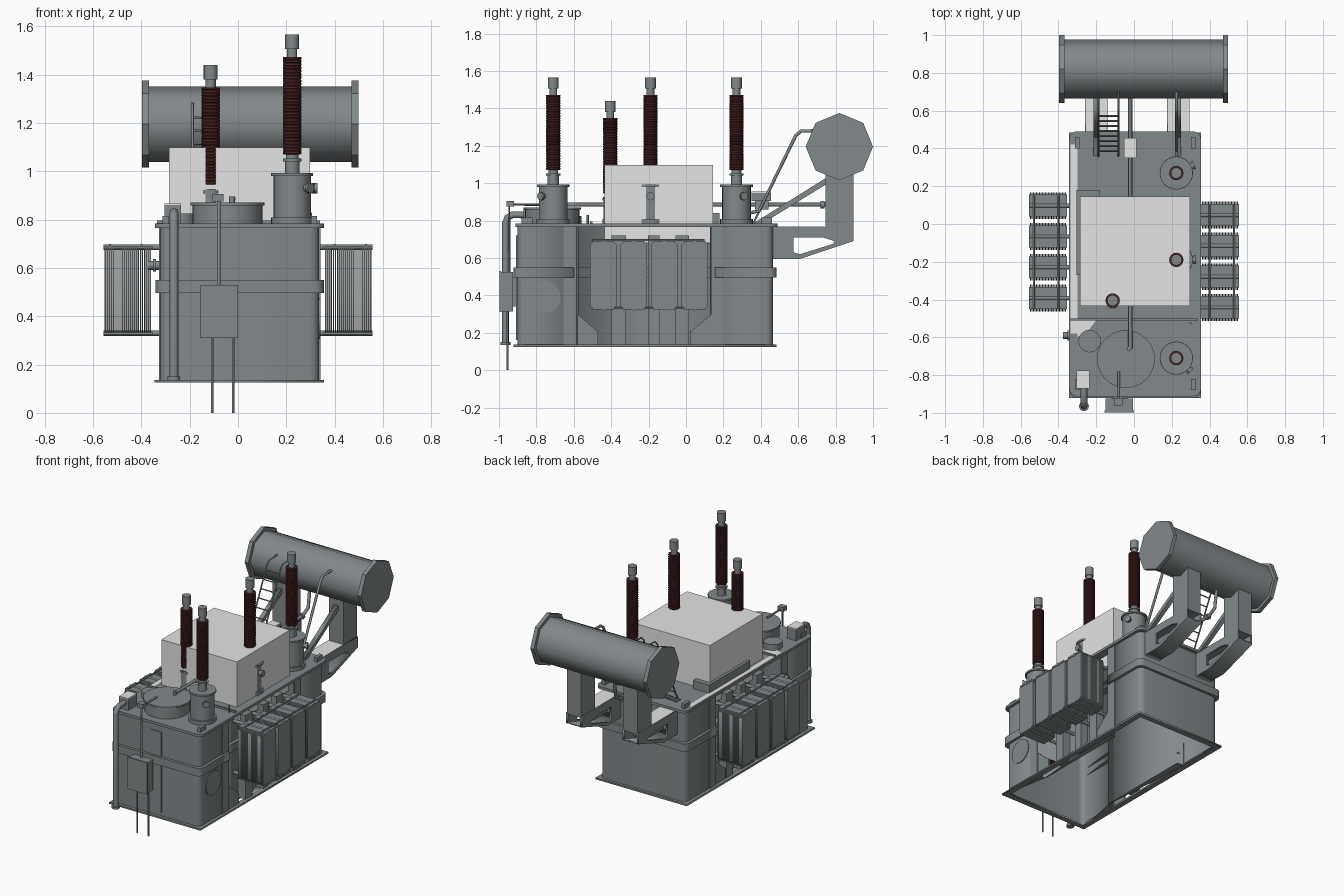
import bpy, bmesh, math
from mathutils import Vector, Matrix

if "Cube" in bpy.data.objects:
    bpy.data.objects.remove(bpy.data.objects["Cube"])


def material(name, r, g, b):
    m = bpy.data.materials.new(name)
    m.diffuse_color = (r, g, b, 1)
    m.use_nodes = True
    m.node_tree.nodes["Principled BSDF"].inputs["Base Color"].default_value = m.diffuse_color
    return m


GREY = material("tank_grey", 0.225, 0.25, 0.258)
LIGHT = material("light_grey", 0.78, 0.78, 0.78)
BROWN = material("insulator_brown", 0.07, 0.017, 0.019)
X, Y, Z = (1, 0, 0), (0, 1, 0), (0, 0, 1)


def link(name, data, mat):
    o = bpy.data.objects.new(name, data)
    bpy.context.collection.objects.link(o)
    data.materials.append(mat)
    bpy.ops.object.select_all(action='DESELECT')
    o.select_set(True)
    bpy.context.view_layer.objects.active = o
    return o


def box(name, x0, x1, y0, y1, z0, z1, mat=GREY):
    bm = bmesh.new()
    c = Matrix.Translation(((x0 + x1) / 2, (y0 + y1) / 2, (z0 + z1) / 2))
    bmesh.ops.create_cube(bm, size=1, matrix=c @ Matrix.Diagonal((x1 - x0, y1 - y0, z1 - z0, 1)))
    me = bpy.data.meshes.new(name)
    bm.to_mesh(me)
    return link(name, me, mat)


def lathe(name, prof, origin, axis=Z, n=24, mat=GREY, angle=50):
    """Revolve (radius, height) points round an axis, with closed ends."""
    q = Vector(Z).rotation_difference(Vector(axis))
    bm = bmesh.new()
    rings = [[bm.verts.new(Vector(origin) + q @ Vector((r * math.cos(2 * math.pi * i / n), r * math.sin(2 * math.pi * i / n), h)))
              for i in range(n)] for r, h in prof]
    for a, b in zip(rings, rings[1:]):
        for i in range(n):
            bm.faces.new((a[i], a[(i + 1) % n], b[(i + 1) % n], b[i]))
    bm.faces.new(rings[0][::-1])
    bm.faces.new(rings[-1])
    me = bpy.data.meshes.new(name)
    bm.to_mesh(me)
    o = link(name, me, mat)
    bpy.ops.object.shade_smooth_by_angle(angle=math.radians(angle))
    return o


def rod(name, origin, r, h, axis=Z, n=16, mat=GREY):
    return lathe(name, [(r, 0), (r, h)], origin, axis, n, mat)


def curve(name, dims, loops, cyclic, **settings):
    c = bpy.data.curves.new(name, 'CURVE')
    c.dimensions = dims
    for k, v in settings.items():
        setattr(c, k, v)
    for loop in loops:
        s = c.splines.new('POLY')
        s.points.add(len(loop) - 1)
        s.use_cyclic_u = cyclic
        for p, co in zip(s.points, loop):
            p.co = (*co, 0, 1)[:3] + (1,)
    link(name, c, GREY)
    bpy.ops.object.convert(target='MESH')
    return bpy.context.object


def pipe(name, pts, r):
    curve(name, '3D', [pts], False, bevel_depth=r, bevel_resolution=2, use_fill_caps=True)
    bpy.ops.object.shade_smooth_by_angle(angle=math.radians(50))


def plate(name, loops, lo, hi, axis='z', mat=GREY):
    """Extrude flat outlines (inner ones are holes) along z, or along x from y-z outlines."""
    o = curve(name, '2D', loops, True, fill_mode='BOTH', extrude=(hi - lo) / 2)
    o.data.materials[0] = mat
    mid = (lo + hi) / 2
    if axis == 'x':
        o.matrix_world = Matrix(((0, 0, 1, mid), (1, 0, 0, 0), (0, 1, 0, 0), (0, 0, 0, 1)))
    else:
        o.location.z = mid
    return o


def round_rect(x0, x1, y0, y1, r, n=4):
    pts = []
    for k, (cx, cy) in enumerate(((x1 - r, y1 - r), (x0 + r, y1 - r), (x0 + r, y0 + r), (x1 - r, y0 + r))):
        for i in range(n + 1):
            a = math.pi / 2 * (k + i / n)
            pts.append((cx + r * math.cos(a), cy + r * math.sin(a)))
    return pts


def rect(x0, x1, y0, y1):
    return [(x0, y0), (x1, y0), (x1, y1), (x0, y1)]


def tank_outline(d, recess=0.0):
    """Rounded tank outline grown by d, with a shallow recess behind each radiator bank."""
    x0, x1, lo, hi, e = -0.322 - d, 0.336 + d, -0.58, 0.135, d - recess
    p = round_rect(x0, x1, -0.902 - d, 0.466 + d, 0.04)
    left = [(x0, hi + e), (-0.265 - e, hi + e), (-0.265 - e, lo - e), (x0, lo - e)]
    right = [(x1, lo - e), (0.279 + e, lo - e), (0.279 + e, hi + e), (x1, hi + e)]
    return p[:10] + left + p[10:] + right


# Tank: open-bottomed walls, base frame, waist band and lid
inner = tank_outline(-0.006)
plate("tank_walls", [tank_outline(0), inner], 0.13, 0.77)
plate("base_frame", [rect(-0.345, 0.356, -0.922, 0.484), rect(-0.305, 0.318, -0.885, 0.445)], 0.125, 0.137)
plate("waist_band", [tank_outline(0.019), inner], 0.495, 0.55)
plate("tank_lid", [round_rect(-0.343, 0.355, -0.912, 0.49, 0.04)], 0.765, 0.783)
box("lid_edge_strip", -0.335, -0.30, -0.58, 0.42, 0.78, 0.785, LIGHT)
plate("lid_patch", [[(-0.30, -0.51), (-0.20, -0.51), (-0.24, -0.56), (-0.30, -0.60)]], 0.78, 0.785, mat=LIGHT)

# Wall stiffeners, front panel, manhole and jacking lugs
for s, x0, x1 in ((-1, -0.322, -0.26), (1, 0.274, 0.336)):
    for y, w in ((-0.36, 0.038), (-0.172, 0.03), (-0.02, 0.036)):
        box(f"stiffener_{s}", x0, x1, y - w, y + w, 0.137, 0.72)
    for y in (-0.62, 0.17):
        x = 0.007 + s * 0.329
        box(f"recess_edge_{s}", x - 0.005, x + 0.005, y - 0.035, y + 0.035, 0.137, 0.765)
    for y, d in ((-0.58, 1), (0.135, -1)):
        a = 0.007 + s * 0.324
        plate("jacking_lug", [[(y, 0.137), (y + d * 0.11, 0.137), (y + d * 0.11, 0.205), (y, 0.30)]], a - 0.005, a + 0.005, 'x')
        box("lug_pad", min(x0, x1), max(x0, x1), min(y, y + d * 0.11), max(y, y + d * 0.11), 0.203, 0.209, BROWN)
box("front_panel", -0.035, 0.045, -0.908, -0.90, 0.16, 0.72)
rod("manhole_cover", (0.33, -0.755, 0.39), 0.085, 0.012, X)
rod("side_valve", (-0.375, -0.59, 0.61), 0.018, 0.06, X)
rod("side_valve_flange", (-0.352, -0.59, 0.61), 0.026, 0.012, X)

# Radiators: stacked chamfered fins between header covers, four per side
for side, top in ((-1, 0.17), (1, 0.12)):
    def xs(a, b):
        return min(side * a, side * b), max(side * a, side * b)
    for k in range(4):
        yc = top - 0.073 - k * 0.163
        w, c = 0.071, 0.015
        fin = [(yc - w, 0.345), (yc - w + c, 0.33), (yc + w - c, 0.33), (yc + w, 0.345),
               (yc + w, 0.67), (yc + w - c, 0.685), (yc - w + c, 0.685), (yc - w, 0.67)]
        f = plate(f"radiator_fins_{side}_{k}", [fin], *xs(0.360, 0.3655), 'x')
        m = f.modifiers.new("stack", 'ARRAY')
        m.count, m.use_relative_offset, m.use_constant_offset = 24, False, True
        m.constant_offset_displace = (0, 0, side * 0.0081)
        a, b = xs(0.354, 0.556)
        for z in (0.33, 0.685):
            rod(f"header_pipe_{side}_{k}", (xs(0.26, 0.556)[0], yc, z), 0.011, 0.296, X)
            box(f"header_cover_{side}_{k}", a, b, yc - 0.058, yc + 0.058, z - 0.006, z + 0.006)
    for x in (0.40, 0.53):
        for z in (0.335, 0.695):
            rod(f"radiator_tie_rod_{side}", (side * x, top - 0.62, z), 0.005, 0.60, Y, 8)

# Housing box on the lid
box("housing", -0.285, 0.297, -0.435, 0.145, 0.68, 1.097, LIGHT)
box("housing_side_step", -0.305, -0.18, -0.27, 0.18, 0.78, 0.84)
box("lid_cross_bar", -0.335, 0.34, -0.512, -0.50, 0.78, 0.795)
rod("cross_bar_post", (0.30, -0.525, 0.78), 0.006, 0.05, Z, 8)


# Bushings: turret, neck, ribbed insulator and cap
def bushing(tag, x, y, z0, turret_top, r):
    t = turret_top
    lathe(f"turret_{tag}", [(r * 1.06, 0.78), (r * 1.06, 0.808), (r * 0.93, 0.808), (r * 0.93, t - 0.012),
                            (r * 1.05, t - 0.012), (r * 1.05, t)], (x, y, 0))
    lathe(f"bushing_neck_{tag}", [(0.03, t), (0.03, z0 - 0.03), (0.038, z0 - 0.03), (0.038, z0 - 0.018),
                                  (0.026, z0 - 0.018), (0.026, z0)], (x, y, 0), n=16)
    ribs = []
    for i in range(30):
        h = z0 + i * 0.405 / 30
        ribs += [(0.0355, h), (0.038, h + 0.003), (0.038, h + 0.0105)]
    lathe(f"insulator_{tag}", ribs, (x, y, 0), n=16, mat=BROWN, angle=30)
    e = z0 + 0.405
    lathe(f"bushing_cap_{tag}", [(0.021, e - 0.005), (0.021, e + 0.03), (0.029, e + 0.03), (0.029, e + 0.09)], (x, y, 0), n=16)


for tag, y in (("front", -0.71), ("middle", -0.19), ("rear", 0.27)):
    bushing(tag, 0.224, y, 1.07, 0.992, 0.083)
    d = Vector((1, 0.45 if y > 0 else -0.9 if y < -0.5 else 0, 0)).normalized()
    p = Vector((0.224, y, 0.93))
    rod(f"turret_port_{tag}", p + d * 0.06, 0.015, 0.035, d, 12)
    rod(f"turret_port_cap_{tag}", p + d * 0.092, 0.022, 0.012, d, 12)
bushing("neutral", -0.113, -0.405, 0.945, 0.92, 0.04)

# Hatches and lugs on the lid
lathe("large_hatch", [(0.145, 0.78), (0.145, 0.858), (0.153, 0.858), (0.153, 0.87)], (-0.043, -0.715, 0), n=32)
rod("small_hatch", (-0.235, -0.62, 0.78), 0.06, 0.045)
rod("hatch_knob", (-0.025, -0.66, 0.865), 0.012, 0.03)
for x in (-0.30, 0.315):
    for y in (-0.85, 0.43):
        box("lifting_lug", x - 0.012, x + 0.012, y - 0.03, y + 0.03, 0.78, 0.815)

# Conservator: eight-sided drum with end flanges
C = (0, 0.82, 1.195)
lathe("conservator_drum", [(0.156, -0.38), (0.156, 0.48)], C, X, 8)
for x in (-0.397, 0.47):
    lathe("conservator_flange", [(0.18, x), (0.18, x + 0.028)], C, X, 8, angle=30)

# Conservator brackets, columns and diagonal braces
for x in (-0.20, 0.235):
    arm = [(0.46, 0.765), (0.895, 0.765), (0.895, 0.69), (0.61, 0.595), (0.46, 0.595)]
    hole = [(0.575, 0.71), (0.73, 0.71), (0.795, 0.69), (0.785, 0.675), (0.61, 0.62), (0.575, 0.63)]
    for s in (-0.054, 0.054):
        plate("bracket_web", [arm, hole], x + s - 0.006, x + s + 0.006, 'x')
    box("bracket_top", x - 0.06, x + 0.06, 0.46, 0.895, 0.755, 0.765)
    box("bracket_top_plate", x - 0.058, x + 0.058, 0.49, 0.74, 0.763, 0.767, LIGHT)
    plate("bracket_sole", [[(0.46, 0.595), (0.61, 0.595), (0.895, 0.69), (0.895, 0.70), (0.61, 0.605), (0.46, 0.605)]],
          x - 0.055, x + 0.055, 'x')
    box("conservator_column", x - 0.055, x + 0.055, 0.745, 0.895, 0.765, 1.09)
    plate("diagonal_brace", [[(0.36, 0.785), (0.41, 0.785), (0.76, 1.0), (0.76, 1.035)]], x - 0.015, x + 0.015, 'x')

# Ladder up to the conservator
A, B = Vector((0, 0.36, 0.785)), Vector((0, 0.585, 1.25))
for x in (-0.188, -0.083):
    pipe("ladder_rail", [(x, *A.yz), (x, *B.yz), (x, 0.61, 1.275), (x, 0.70, 1.28)], 0.005)
for i in range(1, 9):
    p = A.lerp(B, i / 8.5)
    rod("ladder_rung", (-0.188, p.y, p.z), 0.004, 0.105, X, 8)

# Oil pipes and relay
pipe("oil_pipe", [(-0.02, -0.66, 0.885), (-0.02, 0.74, 0.885), (-0.02, 0.80, 0.92), (-0.02, 0.82, 1.06)], 0.011)
rod("oil_pipe_flange", (-0.02, 0.72, 0.885), 0.02, 0.02, Y)
box("relay", -0.04, 0.0, 0.37, 0.44, 0.86, 0.905)
box("relay_cover", -0.053, 0.013, 0.35, 0.455, 0.905, 0.948)
box("relay_top_plate", -0.053, 0.013, 0.35, 0.455, 0.948, 0.954, LIGHT)
pipe("vent_pipe", [(0.225, 0.33, 0.84), (0.225, 0.39, 0.85), (0.225, 0.57, 1.22), (0.225, 0.587, 1.255),
                   (0.225, 0.615, 1.278), (0.225, 0.70, 1.28)], 0.009)

# Drain pipe on the front left corner
pipe("drain_pipe", [(-0.265, -0.86, 0.83), (-0.265, -0.93, 0.83), (-0.265, -0.955, 0.815), (-0.265, -0.965, 0.785),
                    (-0.265, -0.965, 0.14)], 0.018)
rod("drain_pipe_foot", (-0.265, -0.965, 0.135), 0.026, 0.015)
box("drain_valve_box", -0.305, -0.235, -0.87, -0.775, 0.78, 0.86)
box("drain_valve_top", -0.305, -0.235, -0.87, -0.775, 0.86, 0.866, LIGHT)

# Control cabinet with conduit and cables
box("control_cabinet", -0.15, -0.005, -0.99, -0.925, 0.315, 0.525)
box("cabinet_door", -0.155, 0.0, -0.998, -0.988, 0.31, 0.53)
box("cabinet_mount", -0.12, -0.035, -0.93, -0.90, 0.34, 0.50)
pipe("conduit", [(-0.08, -0.78, 0.885), (-0.08, -0.945, 0.885), (-0.08, -0.945, 0.52)], 0.007)
box("conduit_junction", -0.105, -0.06, -0.96, -0.92, 0.875, 0.905)
for x in (-0.107, -0.02):
    rod("cable", (x, -0.955, 0), 0.005, 0.32, Z, 8)
